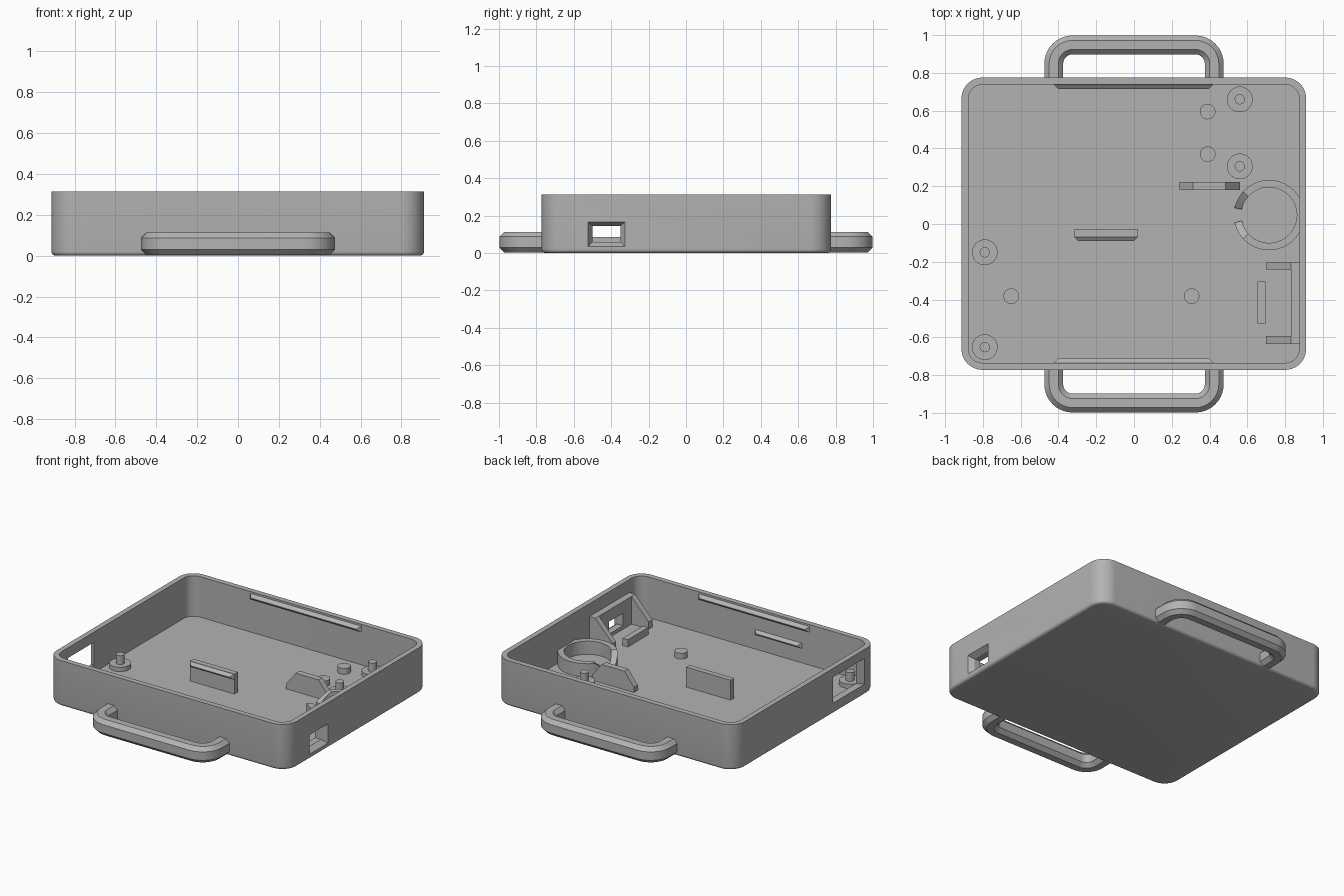
import bpy, bmesh
from math import sin, cos, radians, pi
from mathutils import Vector

cube = bpy.data.objects.get("Cube")
if cube:
    bpy.data.objects.remove(cube, do_unlink=True)

grey = bpy.data.materials.new("plain_grey")
grey.use_nodes = True
grey.diffuse_color = (0.45, 0.45, 0.45, 1)
grey.node_tree.nodes["Principled BSDF"].inputs["Base Color"].default_value = (0.45, 0.45, 0.45, 1)

FLOOR, TOP = 0.035, 0.313


def finish(name, bm, smooth=True):
    bmesh.ops.recalc_face_normals(bm, faces=bm.faces)
    mesh = bpy.data.meshes.new(name)
    bm.to_mesh(mesh)
    bm.free()
    mesh.materials.append(grey)
    ob = bpy.data.objects.new(name, mesh)
    bpy.context.collection.objects.link(ob)
    if smooth:
        bpy.ops.object.select_all(action='DESELECT')
        ob.select_set(True)
        bpy.context.view_layer.objects.active = ob
        bpy.ops.object.shade_smooth_by_angle(angle=radians(32))
    return ob


def loft(name, rings, closed=False, smooth=False):
    """Skin a row of equal rings; cap the ends, or close the row into a loop."""
    bm = bmesh.new()
    rows = [[bm.verts.new(p) for p in ring] for ring in rings]
    n = len(rows[0])
    for a, b in zip(rows, rows[1:] + (rows[:1] if closed else [])):
        for i in range(n):
            j = (i + 1) % n
            bm.faces.new((a[i], a[j], b[j], b[i]))
    if not closed:
        bm.faces.new(rows[0])
        bm.faces.new(rows[-1])
    return finish(name, bm, smooth)


def box(name, x0, x1, y0, y1, z0, z1):
    return loft(name, [[(x0, y0, z), (x1, y0, z), (x1, y1, z), (x0, y1, z)] for z in (z0, z1)])


def rounded_outline(x0, x1, y0, y1, r, z, inset=0.0):
    pts = []
    for k, (cx, cy) in enumerate([(x1 - r, y1 - r), (x0 + r, y1 - r), (x0 + r, y0 + r), (x1 - r, y0 + r)]):
        for i in range(13):
            a = (k + i / 12) * pi / 2
            pts.append((cx + (r - inset) * cos(a), cy + (r - inset) * sin(a), z))
    return pts


def cut(target, cutter):
    mod = target.modifiers.new("cut", 'BOOLEAN')
    mod.operation = 'DIFFERENCE'
    mod.solver = 'EXACT'
    mod.object = cutter
    bpy.context.view_layer.objects.active = target
    bpy.ops.object.modifier_apply(modifier=mod.name)


def discard(ob):
    bpy.data.objects.remove(ob, do_unlink=True)


def rect_yz(x, y0, y1, z0, z1):
    return [(x, y0, z0), (x, y1, z0), (x, y1, z1), (x, y0, z1)]


# Tray shell: rounded box with a softened bottom edge, hollowed out
E = 0.02
levels = [(E * (1 - sin(a)), E * (1 - cos(a))) for a in [pi / 2 * (1 - i / 5) for i in range(6)]]
shell = loft("tray_shell", [rounded_outline(-0.913, 0.911, -0.772, 0.775, 0.11, z, d)
                            for z, d in levels + [(TOP, 0)]], smooth=True)
hollow = loft("hollow_cutter", [rounded_outline(-0.877, 0.875, -0.735, 0.738, 0.075, z) for z in (FLOOR, 0.5)])
cut(shell, hollow)
discard(hollow)

# Bracket block behind the right-hand port
block = box("port_block", 0.83, 0.88, -0.6, -0.235, FLOOR - 0.005, 0.225)

# Tapered ports through the side walls
right_port = loft("right_port_cutter", [rect_yz(0.92, -0.529, -0.321, 0.028, 0.172),
                                        rect_yz(0.875, -0.5, -0.35, 0.06, 0.145),
                                        rect_yz(0.8, -0.5, -0.35, 0.06, 0.145)])
left_port = loft("left_port_cutter", [rect_yz(-0.925, -0.65, -0.285, 0.07, 0.255),
                                      rect_yz(-0.865, -0.575, -0.315, 0.088, 0.24)])
cut(shell, right_port)
cut(block, right_port)
cut(shell, left_port)
discard(right_port)
discard(left_port)
bpy.ops.object.select_all(action='DESELECT')
shell.select_set(True)
bpy.context.view_layer.objects.active = shell
bpy.ops.object.shade_smooth_by_angle(angle=radians(32))

# Carrying handles: chamfered bar swept round two corners
W, H, C, R = 0.05, 0.055, 0.026, 0.1
section = [(-W, -H + C), (-W + C, -H), (W - C, -H), (W, -H + C),
           (W, H - C), (W - C, H), (-W + C, H), (-W, H - C)]
path = [(0.425, 0.755, 0)]
for start, cx in ((0, 0.325), (90, -0.325)):
    for i in range(11):
        t = radians(start + 9 * i)
        path.append((cx + R * cos(t), 0.848 + R * sin(t), t))
path.append((-0.425, 0.755, pi))
for name, s in (("back_handle", 1), ("front_handle", -1)):
    loft(name, [[(x + o * cos(t), s * (y + o * sin(t)), 0.058 + h) for o, h in section]
                for x, y, t in path], smooth=True)


# Snap ridges: wedge bars with tapered ends, pointing along y
def ridge(name, x0, x1, y, depth, z, h):
    t = abs(depth)
    loft(name, [[(x0, y, z - h), (x1, y, z - h), (x1, y, z + h), (x0, y, z + h)],
                [(x0 + t, y + depth, z - h * 0.1), (x1 - t, y + depth, z - h * 0.1),
                 (x1 - t, y + depth, z + h * 0.1), (x0 + t, y + depth, z + h * 0.1)]])


ridge("back_lid_ridge", -0.425, 0.42, 0.738, -0.023, 0.28, 0.02)
ridge("front_lid_ridge", -0.425, 0.42, -0.735, 0.023, 0.28, 0.02)
ridge("front_board_ridge", -0.365, -0.01, -0.735, 0.023, 0.152, 0.018)

# Upright clip plate in the middle of the floor
box("clip_plate", -0.318, 0.02, -0.068, -0.03, FLOOR - 0.005, 0.172)
ridge("clip_plate_ridge", -0.318, 0.02, -0.068, -0.023, 0.152, 0.018)


# Round pegs and stepped mounting posts
def peg(name, x, y, r, z1):
    loft(name, [[(x + r * cos(i * pi / 16), y + r * sin(i * pi / 16), z) for i in range(32)]
                for z in (FLOOR - 0.005, z1)], smooth=True)


for i, (x, y) in enumerate([(-0.79, -0.15), (-0.79, -0.652), (0.56, 0.66), (0.56, 0.305)]):
    peg(f"post_base_{i + 1}", x, y, 0.068, 0.065)
    peg(f"post_pin_{i + 1}", x, y, 0.027, 0.125)
for i, (x, y) in enumerate([(-0.65, -0.382), (0.305, -0.382), (0.39, 0.595), (0.39, 0.37)]):
    peg(f"support_peg_{i + 1}", x, y, 0.041, 0.075)

# Open ring holder whose ends slope down to the gap
rings = []
for i in range(57):
    a = radians(-168 + 6 * i)
    off = abs(-168 + 6 * i)
    z1 = 0.125 - 0.065 * max(0, (off - 138) / 30)
    rings.append([(0.715 + r * cos(a), 0.047 + r * sin(a), z)
                  for r, z in ((0.147, FLOOR - 0.005), (0.186, FLOOR - 0.005), (0.186, z1), (0.147, z1))])
loft("ring_holder", rings, smooth=True)


# Vertical ribs: x-z outlines given thickness along y
def rib(name, outline, y0, y1):
    loft(name, [[(x, y, z) for x, z in outline] for y in (y0, y1)])


rib("ring_brace", [(0.24, 0.03), (0.56, 0.03), (0.56, 0.07), (0.485, 0.162), (0.312, 0.162), (0.24, 0.07)], 0.18, 0.222)
side = [(0.7, 0.03), (0.88, 0.03), (0.88, 0.225), (0.83, 0.225), (0.7, 0.085)]
rib("port_rib_back", side, -0.241, -0.203)
rib("port_rib_front", side, -0.635, -0.594)

# Low stop behind the port
box("port_stop", 0.655, 0.695, -0.527, -0.305, FLOOR - 0.005, 0.085)
